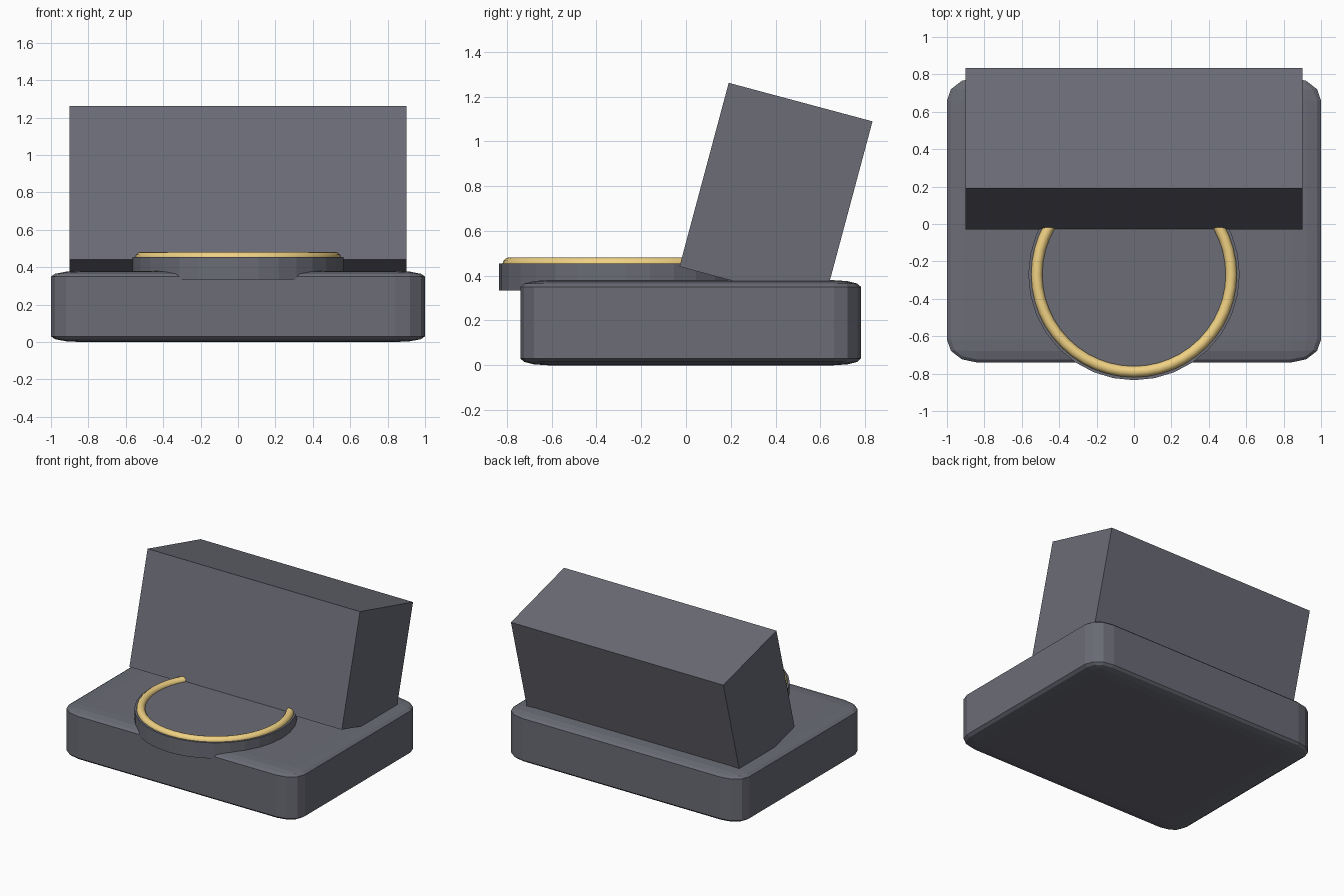
import bpy, bmesh
from math import radians

if "Cube" in bpy.data.objects:
    bpy.data.objects.remove(bpy.data.objects["Cube"])


def material(name, colour):
    mat = bpy.data.materials.new(name)
    mat.diffuse_color = (*colour, 1)
    mat.use_nodes = True
    mat.node_tree.nodes["Principled BSDF"].inputs["Base Color"].default_value = mat.diffuse_color
    return mat


slate = material("slate", (0.145, 0.15, 0.18))
gold = material("gold", (0.87, 0.64, 0.23))


def box(name, size, centre, tilt=0.0, bevel=0.0):
    """Box; the bevel is cut on the unit cube so it stretches with the size."""
    bm = bmesh.new()
    bmesh.ops.create_cube(bm, size=1)
    if bevel:
        bmesh.ops.bevel(bm, geom=bm.edges[:], offset=bevel, offset_type='OFFSET',
                        segments=3, profile=0.5, affect='EDGES')
    bmesh.ops.scale(bm, vec=size, verts=bm.verts)
    mesh = bpy.data.meshes.new(name)
    bm.to_mesh(mesh)
    bm.free()
    mesh.materials.append(slate)
    obj = bpy.data.objects.new(name, mesh)
    obj.location = centre
    obj.rotation_euler.x = radians(tilt)
    bpy.context.collection.objects.link(obj)
    return obj


# Rounded base slab
box("base", (2.0, 1.522, 0.38), (0, 0.021, 0.19), bevel=0.08)

# Block leaning backwards
box("tilted_block", (1.8, 0.665, 0.85), (0, 0.402, 0.765), tilt=-15)

# Round dial overhanging the front edge
bpy.ops.mesh.primitive_cylinder_add(vertices=32, radius=0.565, depth=0.12,
                                    location=(0, -0.27, 0.394))
dial = bpy.context.object
dial.name = "dial"
dial.data.materials.append(slate)

# Gold trim ring
bpy.ops.mesh.primitive_torus_add(major_radius=0.52, minor_radius=0.03,
                                 major_segments=48, minor_segments=12,
                                 location=(0, -0.27, 0.452))
ring = bpy.context.object
ring.name = "trim_ring"
bpy.ops.object.shade_smooth()
ring.data.materials.append(gold)
